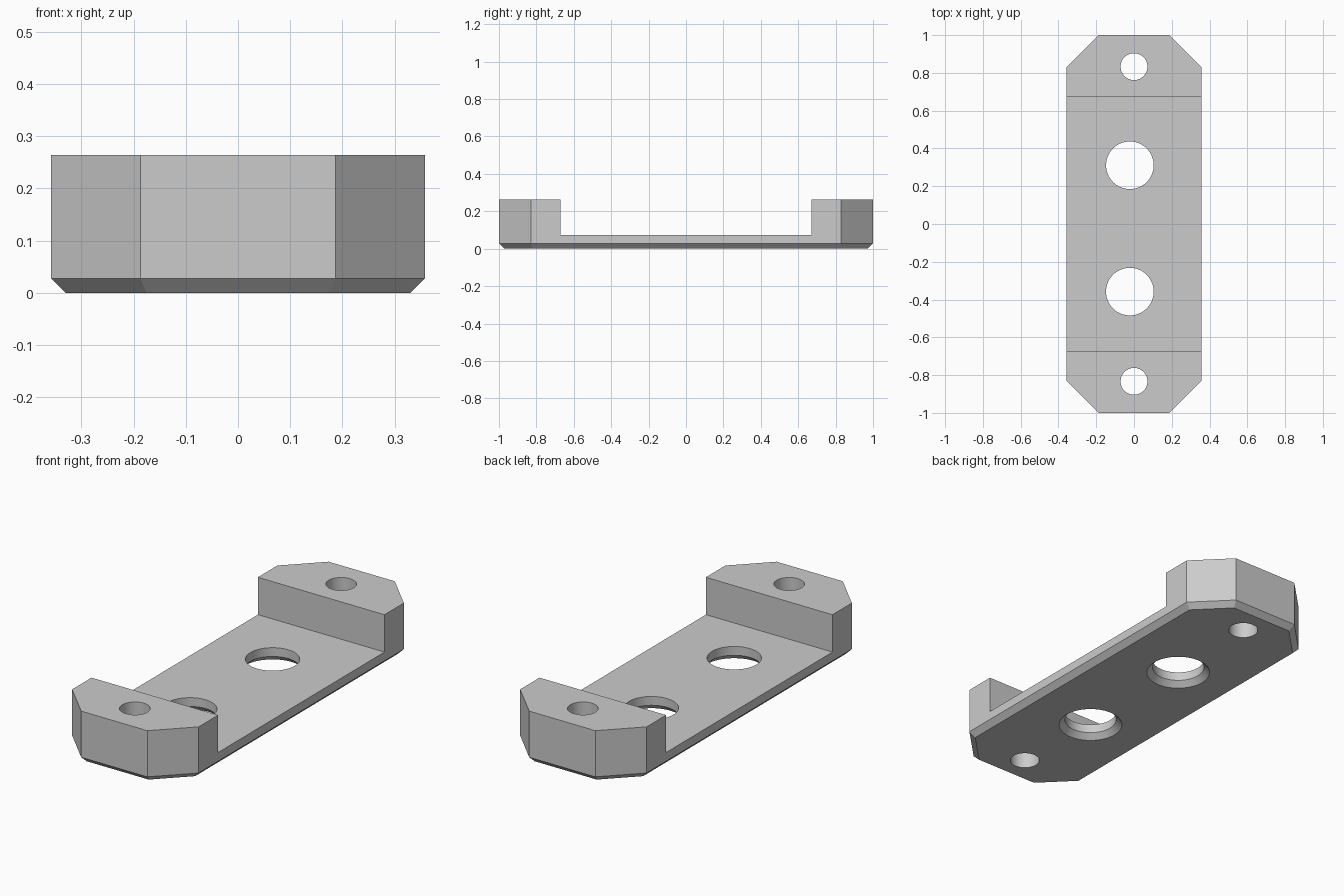
import bpy, bmesh
from math import tan, radians

cube = bpy.data.objects.get("Cube")
if cube:
    bpy.data.objects.remove(cube)

HALF_X, HALF_Y, HEIGHT = 0.358, 1.0, 0.264
PLATE_TOP, STEP_Y = 0.073, 0.672
CORNER, BEVEL = 0.171, 0.028

grey = bpy.data.materials.new("Plain grey")
grey.use_nodes = True
colour = (0.6, 0.6, 0.6, 1)
grey.diffuse_color = colour
grey.node_tree.nodes["Principled BSDF"].inputs["Base Color"].default_value = colour


def make_object(name, bm):
    bmesh.ops.recalc_face_normals(bm, faces=bm.faces)
    mesh = bpy.data.meshes.new(name)
    bm.to_mesh(mesh)
    bm.free()
    mesh.materials.append(grey)
    obj = bpy.data.objects.new(name, mesh)
    bpy.context.collection.objects.link(obj)
    return obj


def outline(inset):
    """Rectangle with cut corners, offset inward by inset."""
    x, y = HALF_X - inset, HALF_Y - inset
    c = CORNER - inset * (2 - 2 * tan(radians(22.5))) / 2
    c = CORNER - inset + inset * tan(radians(22.5))
    return [(x, c - y), (x, y - c), (x - c, y), (c - x, y),
            (-x, y - c), (-x, c - y), (c - x, -y), (x - c, -y)]


def bracket_body():
    bm = bmesh.new()
    rings = [[bm.verts.new((x, y, z)) for x, y in outline(inset)]
             for inset, z in ((BEVEL, 0), (0, BEVEL), (0, HEIGHT))]
    bm.faces.new(rings[0])
    bm.faces.new(rings[-1])
    for low, high in zip(rings, rings[1:]):
        for i in range(len(low)):
            j = (i + 1) % len(low)
            bm.faces.new((low[i], low[j], high[j], high[i]))
    return make_object("mounting_bracket", bm)


def cutter_cone(bm, x, y, r1, r2, z1, z2):
    result = bmesh.ops.create_cone(bm, cap_ends=True, segments=64,
                                   radius1=r1, radius2=r2, depth=z2 - z1)
    bmesh.ops.translate(bm, verts=result["verts"], vec=(x, y, (z1 + z2) / 2))


def cut(body, name, bm):
    cutter = make_object(name, bm)
    cutter.hide_render = True
    mod = body.modifiers.new(name, "BOOLEAN")
    mod.operation, mod.solver, mod.object = "DIFFERENCE", "EXACT", cutter
    bpy.context.view_layer.objects.active = body
    bpy.ops.object.modifier_apply(modifier=name)
    bpy.data.objects.remove(cutter)


body = bracket_body()

# Recess between the raised end blocks
bm = bmesh.new()
bmesh.ops.create_cube(bm, size=1)
bmesh.ops.scale(bm, verts=bm.verts, vec=(1, 2 * STEP_Y, 0.4))
bmesh.ops.translate(bm, verts=bm.verts, vec=(0, 0, PLATE_TOP + 0.2))
cut(body, "recess_cutter", bm)

# Screw holes through the end blocks
for y in (-0.833, 0.833):
    bm = bmesh.new()
    cutter_cone(bm, 0, y, 0.071, 0.071, -0.1, 0.4)
    cut(body, "screw_hole_cutter", bm)

# Large holes in the plate, countersunk underneath
for y in (-0.358, 0.311):
    bm = bmesh.new()
    cutter_cone(bm, -0.022, y, 0.126, 0.126, -0.1, 0.2)
    cut(body, "plate_hole_cutter", bm)
    bm = bmesh.new()
    cutter_cone(bm, -0.022, y, 0.126 + 2 * BEVEL, 0.126, -BEVEL, BEVEL)
    cut(body, "countersink_cutter", bm)

bpy.ops.object.select_all(action="DESELECT")
body.select_set(True)
bpy.context.view_layer.objects.active = body
bpy.ops.object.shade_smooth_by_angle(angle=radians(25))
